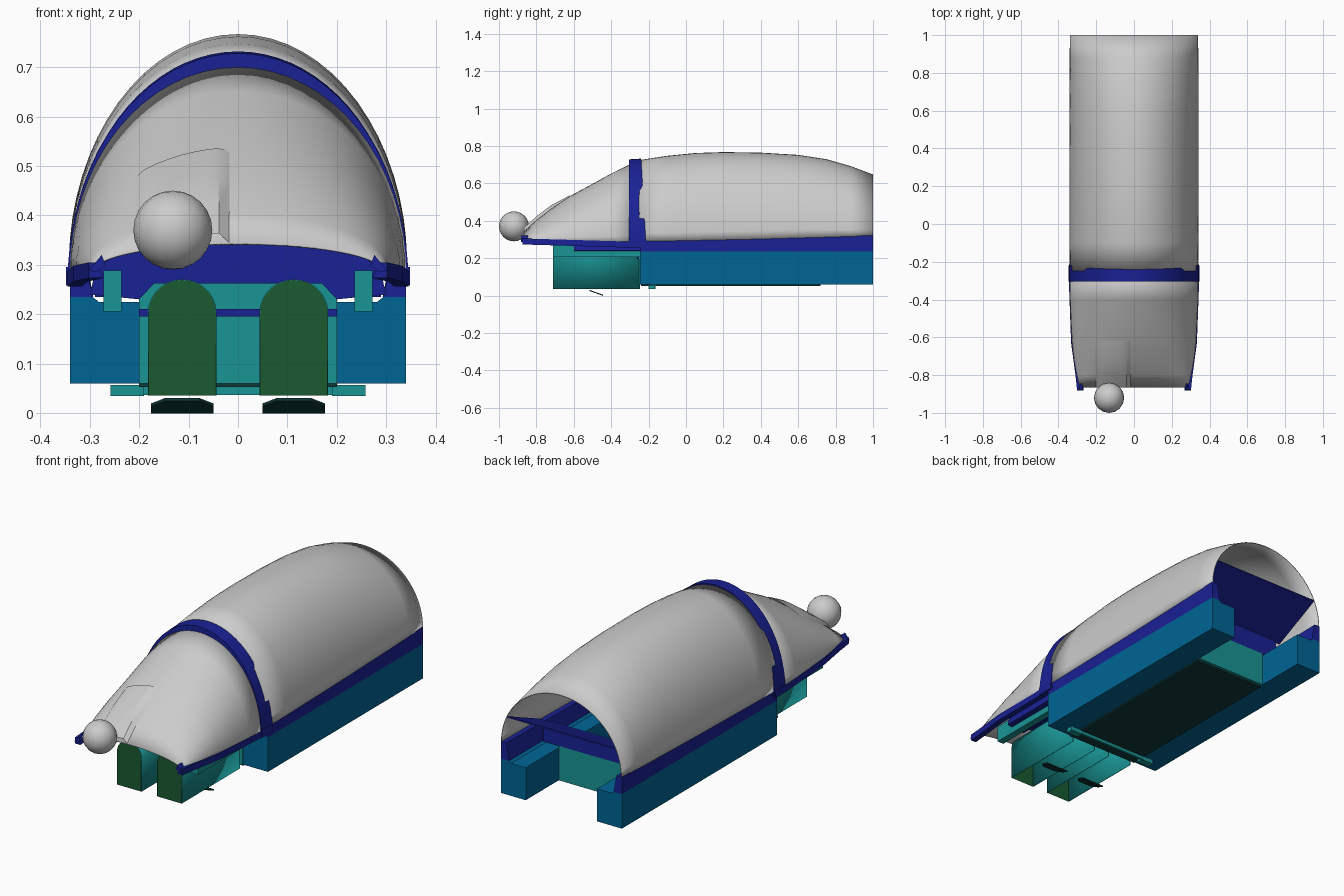
import bpy, bmesh
from math import sin, cos, pi, sqrt

if "Cube" in bpy.data.objects:
    bpy.data.objects.remove(bpy.data.objects["Cube"])


def mat(name, c):
    m = bpy.data.materials.new(name)
    m.diffuse_color = (*c, 1)
    m.use_nodes = True
    m.node_tree.nodes["Principled BSDF"].inputs["Base Color"].default_value = m.diffuse_color
    return m


NAVY = mat("navy", (0.01, 0.015, 0.3))
BLUE = mat("blue", (0.0, 0.13, 0.3))
TEAL = mat("teal", (0.01, 0.3, 0.3))
GREEN = mat("dark_green", (0.01, 0.1, 0.03))
DARK = mat("dark", (0.005, 0.04, 0.04))


def make(name, verts, faces, m=None, smooth=False, thick=0):
    me = bpy.data.meshes.new(name)
    me.from_pydata(verts, [], faces)
    bm = bmesh.new()
    bm.from_mesh(me)
    bmesh.ops.recalc_face_normals(bm, faces=bm.faces)
    bm.to_mesh(me)
    bm.free()
    ob = bpy.data.objects.new(name, me)
    bpy.context.collection.objects.link(ob)
    if m:
        me.materials.append(m)
    if thick:
        s = ob.modifiers.new("thickness", 'SOLIDIFY')
        s.thickness = thick
        s.offset = 0
    if smooth:
        bpy.ops.object.select_all(action='DESELECT')
        bpy.context.view_layer.objects.active = ob
        ob.select_set(True)
        bpy.ops.object.shade_smooth_by_angle(angle=0.6)
    return ob


def loft(name, rings, m=None, loop=False, caps=False, smooth=True, thick=0):
    n = len(rings[0])
    faces = []
    for i in range(len(rings) - 1):
        for j in range(n if loop else n - 1):
            k = (j + 1) % n
            faces.append((i * n + j, i * n + k, (i + 1) * n + k, (i + 1) * n + j))
    if caps:
        faces += [tuple(range(n)), tuple((len(rings) - 1) * n + j for j in range(n))]
    return make(name, [v for r in rings for v in r], faces, m, smooth, thick)


def prism(name, prof, y0, y1, m, lift=0):
    # extrude an (x, z) profile along y; lift raises the upper points at the far end
    rings = [[(x, y, z + (lift if y == y1 and z > 0.25 else 0)) for x, z in prof] for y in (y0, y1)]
    return loft(name, rings, m, loop=True, caps=True, smooth=False)


def box(name, x0, x1, y0, y1, z0, z1, m):
    return prism(name, [(x0, z0), (x1, z0), (x1, z1), (x0, z1)], y0, y1, m)


def arch(y, w, base, top, n=32):
    return [(-w * cos(pi * i / n), y, base + (top - base) * sin(pi * i / n)) for i in range(n + 1)]


# Glass canopy: open at the rear and underneath
canopy = [(-0.25, .339, .29, .722), (-0.1, .34, .292, .745), (0.05, .34, .295, .76), (0.2, .34, .298, .765),
          (0.4, .34, .302, .762), (0.6, .34, .308, .75), (0.75, .34, .312, .727), (0.88, .339, .316, .69),
          (1.0, .337, .32, .645)]
loft("canopy", [arch(*r) for r in canopy], thick=0.004)

# Windscreen
screen = [(-0.865, .293, .288, .342), (-0.8, .302, .288, .402), (-0.72, .316, .288, .463), (-0.62, .327, .287, .53),
          (-0.5, .333, .285, .595), (-0.4, .337, .283, .65), (-0.29, .339, .28, .705)]
loft("windscreen", [arch(*r) for r in screen], thick=0.004)

# Raised fairing on the windscreen, leading to the ball
patch = []
for y, w, b, t in screen[:4]:
    up = 0.022 if y < -0.7 else 0.008
    x0, x1 = -0.215 - (y + 0.62) * 0.05, -0.015
    row = []
    for i in range(9):
        x = x0 + (x1 - x0) * i / 8
        z = b + (t - b) * sqrt(1 - (x / w) ** 2)
        row.append((x, y, z + (0 if i in (0, 8) else up)))
    patch.append(row)
loft("windscreen_fairing", patch)

# Nose ball
bpy.ops.mesh.primitive_uv_sphere_add(segments=16, ring_count=12, radius=0.08, location=(-0.132, -0.92, 0.37))
ball = bpy.context.object
ball.name = "nose_ball"
bpy.ops.object.shade_smooth_by_angle(angle=0.6)

# Canopy bow between windscreen and canopy
bow = []
for i in range(41):
    a = pi * i / 40
    c, s = cos(a), sin(a)
    yb = -0.24 + 0.027 * (1 - s)
    bow.append([(w * c, y, .265 + h * s) for w, h, y in
                ((.345, .463, -.305), (.345, .467, yb), (.326, .437, yb), (.318, .43, -.305))])
loft("canopy_bow", bow, NAVY, loop=True, caps=True)

for side, s in (("right", 1), ("left", -1)):
    # Side console: lower block with stepped shelf, and sill on top
    prism(f"console_{side}", [(s * x, z) for x, z in
          ((.2, .06), (.34, .06), (.34, .235), (.295, .235), (.282, .225), (.2, .225))], -0.245, 1, BLUE)
    prism(f"console_sill_{side}", [(s * x, z) for x, z in
          ((.293, .235), (.34, .235), (.34, .297), (.31, .297))], -0.245, 1, NAVY, lift=0.025)

    # Windscreen lower rail and its turned-up front tip
    rail = []
    for y, x, z in ((-.875, .295, .285), (-.8, .303, .283), (-.63, .326, .278), (-.3, .338, .268)):
        rail.append([(s * (x + a), y, z + b) for a, b in ((-.022, -.012), (.007, -.012), (.007, .02), (-.01, .02))])
    loft(f"windscreen_rail_{side}", rail, NAVY, loop=True, caps=True, smooth=False)
    prism(f"rail_tip_{side}", [(s * x, z) for x, z in
          ((.268, .298), (.285, .285), (.302, .288), (.276, .32))], -0.882, -0.845, NAVY)
    box(f"bow_foot_{side}", *sorted((s * .315, s * .348)), -0.305, -0.22, .258, .295, NAVY)

    # Rail beside the footwell
    box(f"footwell_rail_{side}", *sorted((s * .236, s * .272)), -0.71, -0.245, .205, .288, TEAL)

    # Arched foot tunnel: closed front, open underneath
    cx = s * 0.113
    prof = [(cx - .068, .035)] + [(cx - .068 * cos(pi * i / 14), .203 + .066 * sin(pi * i / 14))
                                  for i in range(15)] + [(cx + .068, .035)]
    loft(f"foot_tunnel_{side}", [[(x, y, z) for x, z in prof] for y in (-0.71, -0.245)], TEAL, thick=0.003)
    make(f"foot_tunnel_front_{side}", [(x, -0.712, z) for x, z in prof], [tuple(range(len(prof)))], GREEN)

    # Foot pedal: thin tilted hexagonal plate
    hexa = [(-.063, -.485), (-.035, -.515), (.035, -.515), (.063, -.485), (.063, -.445), (-.063, -.445)]
    rings = [[(cx + x, y, .03 - (y + .515) * 0.36 + dz) for x, y in hexa] for dz in (0, -.006)]
    loft(f"pedal_{side}", rings, DARK, loop=True, caps=True, smooth=False)
    box(f"floor_bracket_{side}", *sorted((s * .19, s * .258)), -0.2, -0.165, .034, .056, TEAL)

# Instrument cowl with an arched top over the foot tunnels
top = [(.29 * cos(pi * i / 20), .282 + .066 * sin(pi * i / 20)) for i in range(21)]
prism("instrument_cowl", top + [(-.3, .24), (-.19, .225), (-.19, .27), (.19, .27), (.19, .225), (.3, .24)][:1]
      + [(-.2, .23), (-.17, .262), (.17, .262), (.2, .23), (.3, .24)], -0.6, -0.245, NAVY)

# Wall behind the footwell and its trim
box("footwell_wall", -.2, .2, -0.25, -0.235, .06, .28, TEAL)
box("footwell_trim", -.2, .2, -0.262, -0.25, .195, .21, NAVY)
box("floor_crossbar", -.2, .2, -0.175, -0.163, .036, .058, TEAL)

# Cockpit floor
box("floor", -.2, .2, -0.24, 0.72, .052, .064, DARK)

# Rear bulkhead with rounded top corners, and sloping rear deck
corner = [(.25 + .04 * cos(pi * i / 12), .3 + .04 * sin(pi * i / 12)) for i in range(7)]
prism("rear_bulkhead", [(.29, .235)] + corner + [(-x, z) for x, z in reversed(corner)] + [(-.29, .235)],
      0.72, 0.735, NAVY)
box("rear_bulkhead_lower", -.2, .2, 0.72, 0.735, .06, .236, TEAL)
make("rear_deck", [(-.315, .725, .335), (.315, .725, .335), (.305, 1, .455), (-.305, 1, .455)],
     [(0, 1, 2, 3)], NAVY, thick=0.006)
